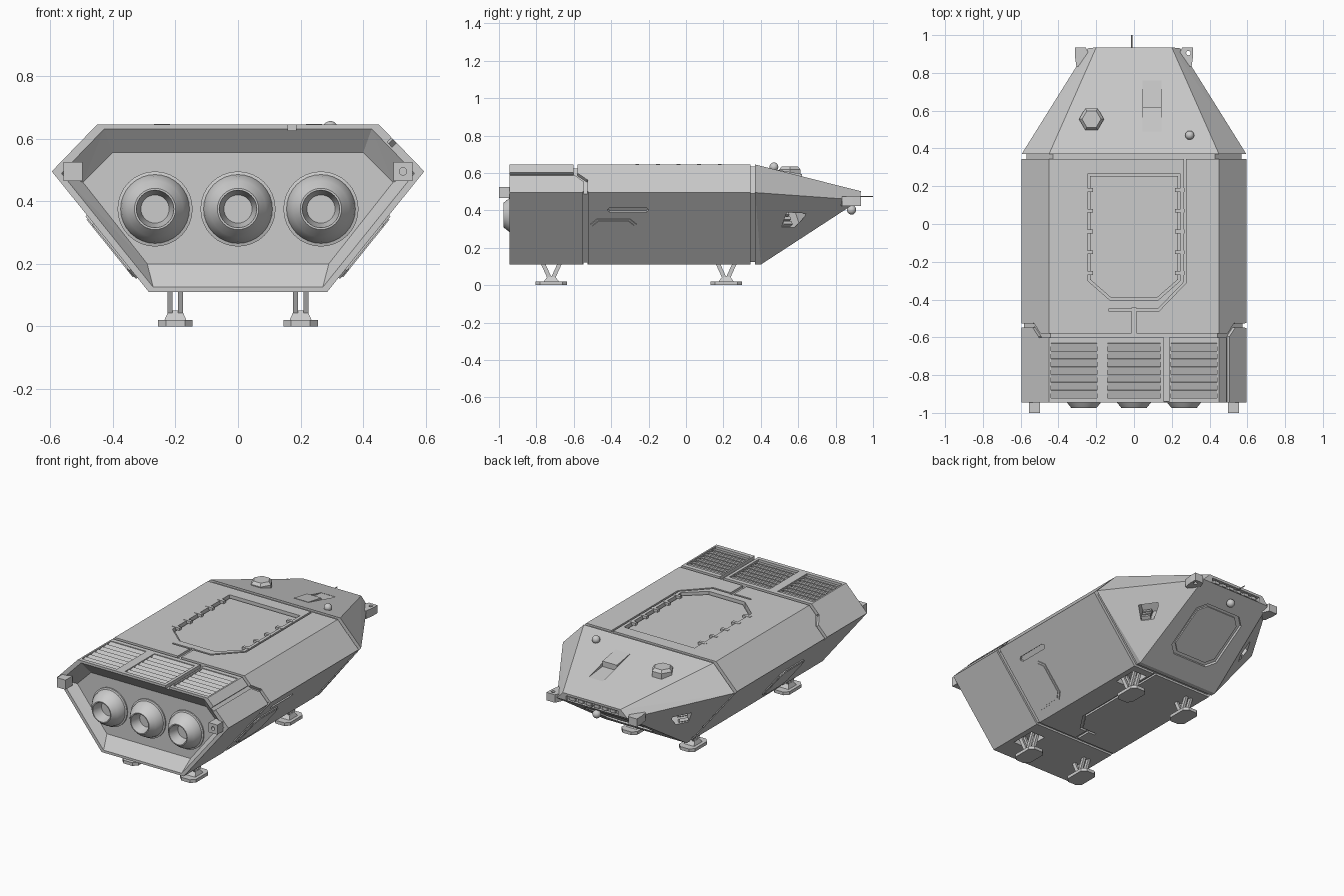
import bpy, bmesh, math
from mathutils import Matrix, Vector

if "Cube" in bpy.data.objects:
    bpy.data.objects.remove(bpy.data.objects["Cube"])

def finish(name, bm, mirror=False):
    if mirror:
        d = bmesh.ops.duplicate(bm, geom=bm.verts[:] + bm.edges[:] + bm.faces[:])
        for v in d["geom"]:
            if isinstance(v, bmesh.types.BMVert):
                v.co.x *= -1
    bmesh.ops.recalc_face_normals(bm, faces=bm.faces[:])
    me = bpy.data.meshes.new(name)
    bm.to_mesh(me)
    bm.free()
    ob = bpy.data.objects.new(name, me)
    bpy.context.collection.objects.link(ob)
    return ob

def frame(o, u, v):
    u = Vector(u).normalized()
    n = u.cross(Vector(v)).normalized()
    m = Matrix((u, n.cross(u), n)).transposed().to_4x4()
    m.translation = Vector(o)
    return m

def prism(name, F, pts, h0, h1, mirror=False):
    bm = bmesh.new()
    a, b = [[bm.verts.new(F @ Vector((x, y, h))) for x, y in pts] for h in (h0, h1)]
    bm.faces.new(a)
    bm.faces.new(b)
    for i in range(len(a)):
        j = (i + 1) % len(a)
        bm.faces.new((a[i], a[j], b[j], b[i]))
    return finish(name, bm, mirror)

def hull(name, pts, mirror=False):
    bm = bmesh.new()
    for p in pts:
        bm.verts.new(p)
    bmesh.ops.convex_hull(bm, input=bm.verts[:])
    bmesh.ops.dissolve_limit(bm, angle_limit=0.02, verts=bm.verts[:], edges=bm.edges[:])
    return finish(name, bm, mirror)

def box(name, c, s, tilt=0, mirror=False):
    F = Matrix.Translation(c) @ Matrix.Rotation(tilt, 4, 'X')
    x, y, z = (k / 2 for k in s)
    return prism(name, F, [(-x, -y), (x, -y), (x, y), (-x, y)], -z, z, mirror)

def chamfered(u0, u1, v0, v1, c):
    return [(u0 + c, v0), (u1 - c, v0), (u1, v0 + c), (u1, v1 - c),
            (u1 - c, v1), (u0 + c, v1), (u0, v1 - c), (u0, v0 + c)]

def cut(target, cutter):
    cutter.hide_render = True
    m = target.modifiers.new("cut", 'BOOLEAN')
    m.operation, m.solver, m.object = 'DIFFERENCE', 'EXACT', cutter
    bpy.context.view_layer.objects.active = target
    bpy.ops.object.modifier_apply(modifier=m.name)
    bpy.data.objects.remove(cutter)

def groove(target, F, path, w, depth, mirror=False):
    for p, q in zip(path, path[1:]):
        p, q = Vector(p), Vector(q)
        d = (q - p).normalized() * w / 2
        s = Vector((-d.y, d.x))
        p, q = p - d * .8, q + d * .8
        cut(target, prism("groove_cutter", F, [p - s, q - s, q + s, p + s], -depth, .02, mirror))

def lathe(name, c, profile, seg, axis='Y', smooth=True):
    # profile of (radius, offset along axis)
    bm = bmesh.new()
    vs = [bm.verts.new((r, 0, h)) for r, h in profile]
    es = [bm.edges.new(e) for e in zip(vs, vs[1:])]
    bmesh.ops.spin(bm, geom=vs + es, cent=(0, 0, 0), axis=(0, 0, 1), angle=math.tau, steps=seg)
    bmesh.ops.remove_doubles(bm, verts=bm.verts[:], dist=1e-5)
    if axis == 'Y':
        bm.transform(Matrix.Rotation(-math.pi / 2, 4, 'X'))
    bm.transform(Matrix.Translation(c))
    ob = finish(name, bm)
    if smooth:
        bpy.ops.object.select_all(action='DESELECT')
        ob.select_set(True)
        bpy.context.view_layer.objects.active = ob
        bpy.ops.object.shade_smooth_by_angle(angle=math.radians(25))
    return ob

HALF = [(.45, .645), (.595, .495), (.285, .11)]
def section(y, k=1, pts=HALF):
    return [(s * x * k, y, .39 + (z - .39) * k) for x, z in pts for s in (-1, 1)]

# Working planes on the hull faces
TOP = frame((0, 0, .645), (1, 0, 0), (0, 1, 0))
SHOULDER = frame((.45, 0, .645), (0, 1, 0), (-.145, 0, .15))
FLANK = frame((.285, 0, .11), (0, 1, 0), (.31, 0, .385))
BELLY = frame((0, 0, .11), (1, 0, 0), (0, -1, 0))
CHIN = frame((0, .40, .11), (-1, 0, 0), (0, .49, .32))
CHEEK = frame((.356, .57, .35), (-.128, .198, 0), (-.13, -.08, .25))
NOSETOP = frame((0, .37, .645), (1, 0, 0), (0, .565, -.143))

# Main hull, joint core and nose
body = hull("main_hull", section(-.945) + section(.345))
hull("joint_core", section(.30, .955) + section(.40, .955))
nose = hull("nose", section(.37) + [(s * x, y, z) for s in (-1, 1) for x, y, z in
            [(.285, .40, .11), (.2, .935, .502), (.245, .93, .455), (.21, .89, .43)]])

# Recessed engine wall
inner = [(.40, .555), (.495, .46), (.29, .20)]
cut(body, hull("wall_cutter", section(-.885, 1, inner) + section(-.946, .95) + section(-.99, .95)))

# Panel seams
groove(body, TOP, [(-.52, -.59), (.52, -.59)], .022, .02)
groove(body, TOP, [(.172, -.97), (.172, -.59)], .026, .02, True)
groove(body, SHOULDER, [(-.97, -.07), (-.59, -.07), (-.537, -.12), (-.537, -.22)], .022, .02, True)
groove(body, SHOULDER, [(-.59, .01), (-.59, -.07)], .022, .02, True)
groove(body, FLANK, [(-.537, -.02), (-.537, .51)], .026, .012, True)
groove(body, TOP, [(.27, .36), (.27, -.31), (.13, -.455)], .012, .012, True)
groove(body, TOP, [(-.13, -.455), (.13, -.455)], .012, .012)
groove(body, TOP, [(0, -.455), (0, -.59)], .026, .014)
groove(body, BELLY, [(.13, -.36), (.13, .3), (.05, .42)], .016, .012, True)
groove(body, BELLY, [(-.05, .42), (.05, .42)], .016, .012)
groove(body, BELLY, [(0, .42), (0, .537)], .02, .012)
groove(body, BELLY, [(-.3, .537), (.3, .537)], .022, .012)

# Roof hatch with side clips
def hatch(d):
    return [(-.245 + d, .265 - d), (.245 - d, .265 - d), (.245 - d, -.30 + d * .5),
            (.125 - d * .5, -.405 + d), (-.125 + d * .5, -.405 + d), (-.245 + d, -.30 + d * .5)]
cut(body, prism("hatch_cutter", TOP, hatch(0), -.035, .02))
prism("roof_hatch", TOP, hatch(.012), -.04, -.014)
for i in range(5):
    box("hatch_clip", (.243, .18 - .11 * i, .638), (.05, .02, .018), 0, True)

# Louvred engine deck
for x0, x1 in ((-.44, -.195), (-.14, .14), (.195, .44)):
    xc, w = (x0 + x1) / 2, x1 - x0
    cut(body, box("louvre_cutter", (xc, -.775, .645), (w, .29, .044)))
    for i in range(7):
        box("louvre_slat", (xc, -.9 + i * .0415, .633), (w, .042, .006), .28)

# Engine nozzles
for x in (-.265, 0, .265):
    lathe("engine_nozzle", (x, 0, .375),
          [(.12, -.88), (.12, -.893), (.11, -.896), (.105, -.92), (.09, -.945), (.066, -.975),
           (.06, -.975), (.045, -.91), (0, -.91)], 32)

# Flank door and handle slot
cut(body, prism("slot_cutter", FLANK, chamfered(-.42, -.2, .36, .39, .012), -.015, .02, True))
prism("side_door", FLANK, chamfered(-.51, -.265, .058, .315, .035), -.01, .006, True)
prism("side_door_panel", FLANK, chamfered(-.5, -.275, .068, .305, .032), 0, .01, True)

# Landing legs in wells
for y in (-.72, .215):
    cut(body, box("well_cutter", (.2, y, .12), (.10, .16, .08), 0, True))
    F = Matrix.Translation((.2, y, 0))
    prism("foot_pad", F, chamfered(-.055, .055, -.085, .085, .025), 0, .02, True)
    hull("foot_pedestal", [(.2 + sx * a, y + sy * b, z) for sx in (-1, 1) for sy in (-1, 1)
                           for a, b, z in ((.035, .04, .02), (.022, .018, .05))], True)
    for sx in (-.017, .017):
        for sy in (-1, 1):
            hull("leg_strut", [(.2 + sx + a, y + sy * c + b, z) for a in (-.008, .008)
                               for b in (-.012, .012) for c, z in ((.008, .035), (.065, .16))], True)

# Nose: cheek vents, chin panel, front slot, roof scoop
cut(nose, prism("vent_cutter", CHEEK, [(-.06, -.085), (.06, 0), (.06, .07), (-.06, .07)], -.035, .05, True))
for i in range(3):
    v = -.02 + i * .03
    prism("vent_block", CHEEK, [(-.055, v), (0, v), (0, v + .018), (-.055, v + .018)], -.04, -.012, True)
cut(nose, prism("chin_cutter", CHIN, chamfered(-.17, .17, .13, .50, .05), -.018, .05))
prism("chin_panel", CHIN, chamfered(-.15, .15, .15, .48, .045), -.03, -.008)
cut(nose, box("slot_cutter", (0, .935, .472), (.36, .05, .03)))
for i in range(6):
    box("sensor_block", (-.14 + i * .056, .917, .472), (.035, .02, .018))
cut(nose, hull("scoop_cutter", [(x, y, z) for x in (.045, .145) for y, z in
               ((.62, .56), (.62, .65), (.76, .545), (.76, .62))]))
hull("nose_scoop", [(x, y, z) for x in (.045, .145) for y, z in
     ((.49, .612), (.49, .617), (.62, .575), (.62, .594))])

# Roof turret knob, sensor balls, antenna
lathe("hex_turret", (-.225, .555, 0), [(0, .58), (.066, .58), (.066, .618), (.05, .635), (0, .635)], 6, 'Z', False)
def ball(name, c, r):
    prof = [(r * math.sin(math.pi * i / 10), -r * math.cos(math.pi * i / 10)) for i in range(11)]
    prof[0], prof[-1] = (0, -r), (0, r)
    lathe(name, c, prof, 18, 'Z')
ball("roof_sensor", (.295, .47, .632), .024)
ball("chin_sensor", (0, .885, .402), .025)
lathe("antenna", (-.012, 0, .475), [(0, .9), (.003, .9), (.003, 1.0), (0, 1.0)], 8)

# Towing lugs, rear and nose
rear = box("rear_lug", (.527, -.965, .495), (.06, .07, .06), 0, True)
RP = frame((.527, -1.0, .495), (1, 0, 0), (0, 0, 1))
disc = [(.012 * math.cos(i * math.tau / 12), .012 * math.sin(i * math.tau / 12)) for i in range(12)]
cut(rear, prism("lug_cutter", RP, disc, -.03, .02, True))
lug = prism("nose_lug", Matrix.Translation((.285, .89, .445)),
            [(.0, -.06), (.02, -.055), (.028, 0), (.028, .045), (-.03, .045), (-.05, 0)], -.022, .028, True)
cut(lug, prism("lug_cutter", Matrix.Translation((.288, .905, .445)), disc, -.06, .06, True))
